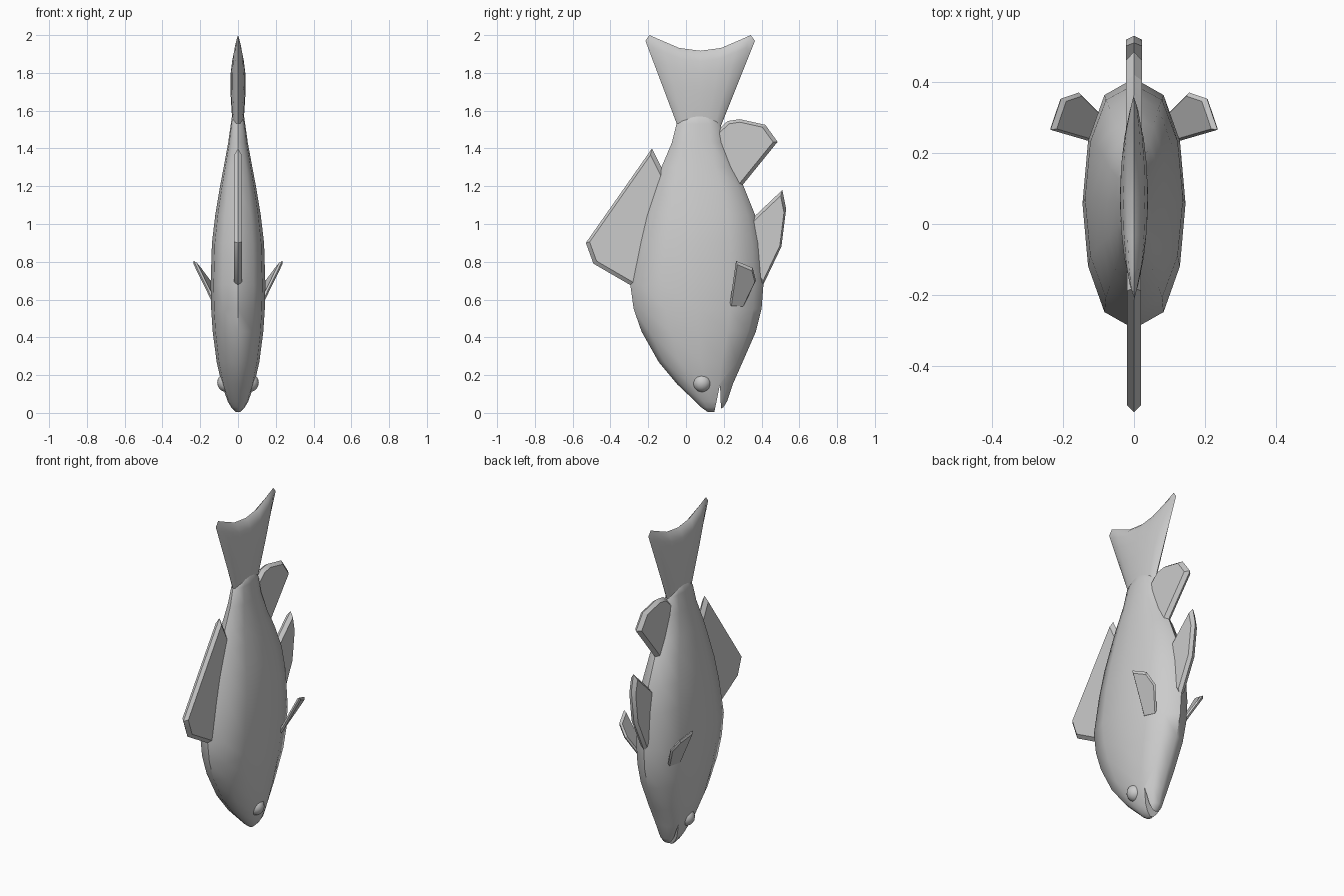
import bpy, bmesh, math
from mathutils import Vector

cube = bpy.data.objects.get("Cube")
if cube:
    bpy.data.objects.remove(cube, do_unlink=True)

grey = bpy.data.materials.new("plain_grey")
grey.use_nodes = True
grey.diffuse_color = (0.6, 0.6, 0.6, 1)
grey.node_tree.nodes["Principled BSDF"].inputs["Base Color"].default_value = (0.6, 0.6, 0.6, 1)


def finish(name, bm, smooth=None):
    """Turn a bmesh into a named, coloured object."""
    bmesh.ops.remove_doubles(bm, verts=bm.verts, dist=0.0005)
    bmesh.ops.recalc_face_normals(bm, faces=bm.faces)
    mesh = bpy.data.meshes.new(name)
    bm.to_mesh(mesh)
    bm.free()
    mesh.materials.append(grey)
    obj = bpy.data.objects.new(name, mesh)
    bpy.context.collection.objects.link(obj)
    if smooth:
        shade(obj, smooth)
    return obj


def activate(obj):
    bpy.ops.object.select_all(action='DESELECT')
    obj.select_set(True)
    bpy.context.view_layer.objects.active = obj


def shade(obj, degrees):
    activate(obj)
    bpy.ops.object.shade_smooth_by_angle(angle=math.radians(degrees))


def loft(rings, cap_end=True):
    """Skin closed rings of points into a solid."""
    bm = bmesh.new()
    loops = [[bm.verts.new(p) for p in ring] for ring in rings]
    n = len(loops[0])
    for a, b in zip(loops, loops[1:]):
        for i in range(n):
            j = (i + 1) % n
            bm.faces.new((a[i], a[j], b[j], b[i]))
    bm.faces.new(loops[0])
    if cap_end:
        bm.faces.new(loops[-1])
    return bm


# Body: height, back edge, belly edge, half width
sections = [
    (0.005, 0.115, 0.155, 0.012), (0.03, 0.08, 0.198, 0.036),
    (0.06, 0.05, 0.217, 0.054), (0.15, -0.045, 0.247, 0.086),
    (0.27, -0.145, 0.30, 0.113), (0.43, -0.235, 0.37, 0.134),
    (0.55, -0.277, 0.40, 0.142), (0.68, -0.295, 0.41, 0.145),
    (0.9, -0.25, 0.392, 0.138), (1.05, -0.215, 0.365, 0.12),
    (1.2, -0.165, 0.305, 0.095), (1.3, -0.13, 0.25, 0.076),
    (1.43, -0.075, 0.2, 0.052), (1.53, -0.05, 0.183, 0.038),
    (1.57, -0.01, 0.15, 0.032), (1.585, 0.035, 0.105, 0.022),
]
SIDES = 12


def body_ring(z, back, belly, width):
    ring = []
    for i in range(SIDES):
        a = math.tau * i / SIDES
        s = math.sin(a)
        x = math.copysign(abs(s) ** 0.8, s) * width
        ring.append((x, (back + belly) / 2 + math.cos(a) * (belly - back) / 2, z))
    return ring


body = finish("body", loft([body_ring(*s) for s in sections]))

# Mouth: wedge cut out of the snout
wedge = [(0.18, 0.15), (0.145, -0.02), (0.187, -0.02)]
cutter = finish("mouth_cutter", loft([[(x, y, z) for y, z in wedge] for x in (-0.3, 0.3)]))
cutter.hide_render = True
cut = body.modifiers.new("mouth", 'BOOLEAN')
cut.operation = 'DIFFERENCE'
cut.solver = 'EXACT'
cut.object = cutter
activate(body)
bpy.ops.object.modifier_apply(modifier=cut.name)
bpy.data.objects.remove(cutter, do_unlink=True)
shade(body, 50)

# Tail: flattened tube flaring up to a forked edge
TAIL_SIDES = 16
fork = [1.97, 2.0, 1.972, 1.932, 1.917]
tail_rings = []
for t, width in [(0, 0.028), (0.2, 0.034), (0.45, 0.04), (0.7, 0.039),
                 (0.86, 0.031), (0.95, 0.02), (1, 0.0)]:
    ring = []
    for i in range(TAIL_SIDES):
        a = math.tau * i / TAIL_SIDES
        k = i % 8
        top = fork[min(k, 8 - k)]
        half = 0.115 + 0.175 * t
        ring.append((width * math.sin(a), 0.07 + 0.005 * t + half * math.cos(a),
                     1.52 + (top - 1.52) * t))
    tail_rings.append(ring)
finish("tail_fin", loft(tail_rings, cap_end=False), 60)


def fin(name, outline, thick, inset):
    """Plate with a ridge-shaped rim, from a loop of 3D points."""
    pts = [Vector(p) for p in outline]
    mid = sum(pts, Vector()) / len(pts)
    normal = Vector()
    for p, q in zip(pts, pts[1:] + pts[:1]):
        normal += (p - mid).cross(q - mid)
    normal.normalize()
    inner = [mid + (p - mid) * (1 - inset) for p in pts]
    rings = [[p + normal * thick for p in inner], pts,
             [p - normal * thick for p in inner]]
    return finish(name, loft(rings), 30)


def upright(outline):
    return [(0, y, z) for y, z in outline]


# Fins on the centre line
fin("dorsal_fin", upright([(-0.1, 1.24), (-0.18, 1.4), (-0.53, 0.9), (-0.49, 0.79),
                           (-0.24, 0.645), (-0.16, 0.8)]), 0.02, 0.08)
fin("anal_fin", upright([(0.15, 1.48), (0.22, 1.545), (0.285, 1.555), (0.42, 1.525),
                         (0.485, 1.435), (0.27, 1.17), (0.17, 1.25)]), 0.022, 0.12)
fin("pelvic_fin", upright([(0.32, 1.0), (0.51, 1.18), (0.53, 1.08), (0.505, 0.88),
                           (0.405, 0.67), (0.34, 0.75)]), 0.022, 0.12)

# Paired pectoral fins and eyes
for side, label in ((1, "left"), (-1, "right")):
    pectoral = [(0.235, 0.265, 0.805), (0.205, 0.353, 0.768), (0.155, 0.37, 0.70),
                (0.085, 0.3, 0.555), (0.115, 0.23, 0.56)]
    fin(label + "_pectoral_fin", [(side * x, y, z) for x, y, z in pectoral], 0.01, 0.12)

    bm = bmesh.new()
    bmesh.ops.create_uvsphere(bm, u_segments=16, v_segments=10, radius=0.05)
    bmesh.ops.translate(bm, verts=bm.verts, vec=(side * 0.06, 0.085, 0.16))
    finish(label + "_eye", bm, 60)
